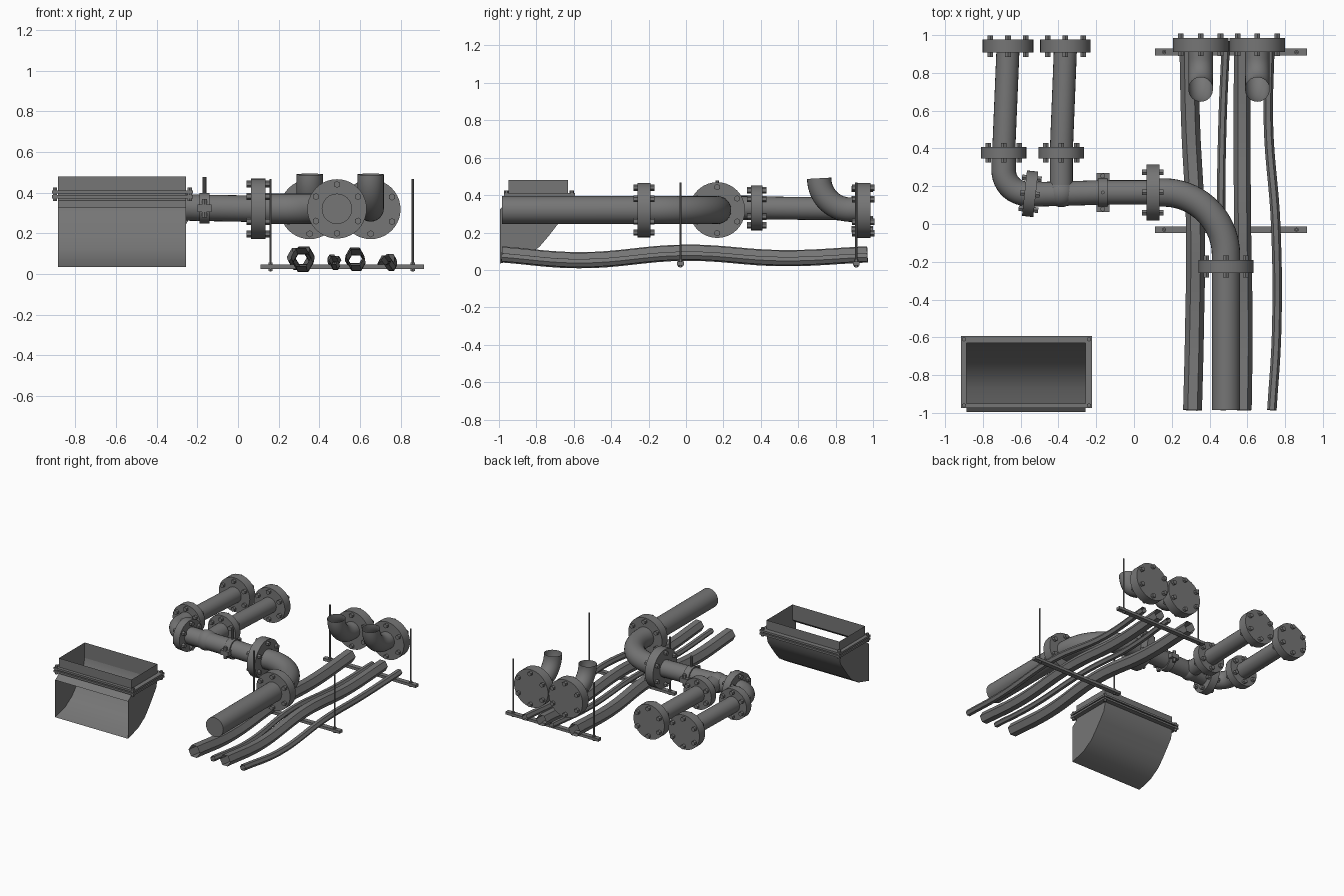
import bpy, bmesh, math
from mathutils import Matrix, Vector

if "Cube" in bpy.data.objects:
    bpy.data.objects.remove(bpy.data.objects["Cube"], do_unlink=True)

steel = bpy.data.materials.new("grey_steel")
steel.use_nodes = True
steel.diffuse_color = (0.18, 0.18, 0.18, 1)
steel.node_tree.nodes["Principled BSDF"].inputs["Base Color"].default_value = steel.diffuse_color


def finish(obj, angle=35):
    obj.data.materials.clear()
    obj.data.materials.append(steel)
    bpy.ops.object.select_all(action="DESELECT")
    obj.select_set(True)
    bpy.context.view_layer.objects.active = obj
    bpy.ops.object.shade_smooth_by_angle(angle=math.radians(angle))


def from_bmesh(name, bm, angle=35):
    mesh = bpy.data.meshes.new(name)
    bm.to_mesh(mesh)
    bm.free()
    obj = bpy.data.objects.new(name, mesh)
    bpy.context.collection.objects.link(obj)
    finish(obj, angle)
    return obj


def add_cyl(bm, centre, axis, radius, length, sides=24):
    rot = Vector(axis).to_track_quat("Z", "Y").to_matrix().to_4x4()
    bmesh.ops.create_cone(bm, cap_ends=True, segments=sides, radius1=radius, radius2=radius,
                          depth=length, matrix=Matrix.Translation(centre) @ rot)


def add_box(bm, lo, hi):
    lo, hi = Vector(lo), Vector(hi)
    bmesh.ops.create_cube(bm, size=1, matrix=Matrix.Translation((lo + hi) / 2)
                          @ Matrix.Diagonal((*(hi - lo), 1)))


def pipe(name, points, radius, resolution=10, caps=True, smooth_path=False):
    curve = bpy.data.curves.new(name, "CURVE")
    curve.dimensions = "3D"
    curve.bevel_depth = radius
    curve.bevel_resolution = resolution
    curve.use_fill_caps = caps
    curve.resolution_u = 8
    spline = curve.splines.new("BEZIER" if smooth_path else "POLY")
    if smooth_path:
        spline.bezier_points.add(len(points) - 1)
        for bp, co in zip(spline.bezier_points, points):
            bp.co = co
            bp.handle_left_type = bp.handle_right_type = "AUTO"
    else:
        spline.points.add(len(points) - 1)
        for p, co in zip(spline.points, points):
            p.co = (*co, 1)
    obj = bpy.data.objects.new(name, curve)
    bpy.context.collection.objects.link(obj)
    bpy.ops.object.select_all(action="DESELECT")
    obj.select_set(True)
    bpy.context.view_layer.objects.active = obj
    bpy.ops.object.convert(target="MESH")
    finish(bpy.context.view_layer.objects.active)


def arc(cx, cy, r, start, end, steps=12):
    angles = [math.radians(start + (end - start) * i / steps) for i in range(steps + 1)]
    return [(cx + r * math.cos(a), cy + r * math.sin(a)) for a in angles]


def flange(name, centre, axis, radius, thick=0.07):
    # Disc with six hexagonal bolts around its rim
    bm = bmesh.new()
    centre, axis = Vector(centre), Vector(axis).normalized()
    add_cyl(bm, centre, axis, radius, thick, 40)
    side = axis.cross(Vector((0, 0, 1)))
    for i in range(6):
        a = math.radians(60 * i)
        offset = (side * math.sin(a) + Vector((0, 0, math.cos(a)))) * (radius - 0.026)
        add_cyl(bm, centre + offset, axis, 0.017, thick + 0.044, 6)
    return from_bmesh(name, bm)


# Main pipe with its wide elbow
Z = 0.32
bend = [(x, y, Z) for x, y in arc(0.155, -0.165, 0.332, 90, 0, 18)]
pipe("main_pipe", [(0.1, 0.167, Z)] + bend + [(0.487, -0.985, Z)], 0.075)
flange("main_front_flange", (0.487, -0.225, Z), (0, 1, 0), 0.146)
flange("main_side_flange", (0.1, 0.167, Z), (1, 0, 0), 0.149)

# Cross run with the small elbow at its end
small_bend = [(x, y, 0.332) for x, y in arc(-0.565, 0.285, 0.125, 180, 262, 10)]
pipe("cross_run", [(-0.69, 0.375, 0.332)] + small_bend
     + [(-0.54, 0.157, 0.332), (-0.4, 0.16, 0.33), (-0.17, 0.167, 0.325), (0.1, 0.167, Z)], 0.065)
flange("elbow_flange", (-0.55, 0.16, 0.332), (1, -0.11, 0), 0.121, 0.06)

# Tee and the two branch pipes
bm = bmesh.new()
bmesh.ops.create_uvsphere(bm, u_segments=24, v_segments=16, radius=0.076,
                          matrix=Matrix.Translation((-0.385, 0.165, 0.33)))
from_bmesh("tee_body", bm)
for name, x0, x1, y0 in (("inner", -0.385, -0.363, 0.165), ("outer", -0.69, -0.667, 0.37)):
    pipe(name + "_branch", [(x0, y0, 0.332), (x0, 0.378, 0.332), (x1, 0.93, 0.325)], 0.061)
    flange(name + "_branch_flange", (x0, 0.378, 0.332), (0, 1, 0), 0.12, 0.06)
    flange(name + "_end_flange", (x1, 0.942, 0.325), (0, 1, 0), 0.134)

# Upturned open elbows with blind flanges
for name, x in (("left", 0.653), ("right", 0.353)):
    up = [(x, y, z) for y, z in arc(0.88, 0.49, 0.168, 270, 180, 14)]
    pipe(name + "_upturned_elbow", [(x, 0.95, 0.322)] + up, 0.065, caps=False)
    flange(name + "_blind_flange", (x, 0.948, 0.318), (0, 1, 0), 0.147, 0.075)

# Hanger clamp on the cross run
bm = bmesh.new()
clamp = Vector((-0.165, 0.167, 0.323))
add_cyl(bm, clamp, (1, 0, 0), 0.076, 0.05)
add_box(bm, clamp - Vector((0.034, 0.103, 0.018)), clamp + Vector((0.034, 0.103, 0.018)))
for s in (-1, 1):
    add_cyl(bm, clamp + Vector((0, s * 0.088, 0)), (0, 0, 1), 0.014, 0.09, 6)
add_cyl(bm, clamp + Vector((0, 0, 0.105)), (0, 0, 1), 0.01, 0.1, 10)
from_bmesh("pipe_clamp", bm)

# Wavy hexagonal lines lying on the rack
ys = (-0.985, -0.57, 0, 0.52, 0.97)
heights = (0.083, 0.052, 0.092, 0.063, 0.083)
lines = (("wide_line", 0.05, (0.31, 0.32, 0.325, 0.3, 0.29)),
         ("thin_line", 0.022, (0.47, 0.48, 0.462, 0.468, 0.487)),
         ("middle_line", 0.045, (0.578, 0.583, 0.575, 0.572, 0.575)),
         ("side_line", 0.025, (0.73, 0.755, 0.75, 0.712, 0.72)))
for name, radius, xs in lines:
    drop = 0.015 if radius < 0.03 else 0
    pipe(name, [(x, y, z - drop) for x, y, z in zip(xs, ys, heights)], radius, 1, False, True)

# Rack rails, each hung from two threaded rods
for name, y in (("front", -0.03), ("back", 0.91)):
    bm = bmesh.new()
    add_box(bm, (0.11, y - 0.018, 0.024), (0.915, y + 0.018, 0.045))
    from_bmesh(name + "_rack_rail", bm)
    bm = bmesh.new()
    for x in (0.16, 0.86):
        add_cyl(bm, (x, y, 0.24), (0, 0, 1), 0.006, 0.455, 8)
        add_cyl(bm, (x, y, 0.035), (0, 0, 1), 0.012, 0.04, 6)
    from_bmesh(name + "_hanger_rods", bm)

# Duct: open neck above a shoe with a rounded heel and an open front
X0, X1, Y0, Y1 = -0.887, -0.257, -0.95, -0.63
bm = bmesh.new()
corners = [(X0, Y0), (X1, Y0), (X1, Y1), (X0, Y1)]
low = [bm.verts.new((*c, 0.36)) for c in corners]
top = [bm.verts.new((*c, 0.48)) for c in corners]
for i in range(4):
    j = (i + 1) % 4
    bm.faces.new((low[i], low[j], top[j], top[i]))
from_bmesh("duct_neck", bm)

profile = [(Y0, 0.36), (Y1, 0.36), (-0.645, 0.3), (-0.685, 0.245), (-0.735, 0.18),
           (-0.785, 0.122), (-0.87, 0.068), (-0.995, 0.034), (-0.995, 0.325)]
bm = bmesh.new()
a, b = [[bm.verts.new((x, y, z)) for y, z in profile] for x in (X0, X1)]
bm.faces.new(a)
bm.faces.new(b[::-1])
for i in range(len(profile)):
    j = (i + 1) % len(profile)
    if i not in (0, len(profile) - 2):
        bm.faces.new((a[i], b[i], b[j], a[j]))
bmesh.ops.recalc_face_normals(bm, faces=bm.faces)
from_bmesh("duct_shoe", bm)

# Bolted frame around the duct
bm = bmesh.new()
FX0, FX1, FY0, FY1 = -0.916, -0.222, -0.974, -0.594
for z0, z1 in ((0.372, 0.387), (0.395, 0.41)):
    add_box(bm, (FX0, FY0, z0), (FX1, Y0, z1))
    add_box(bm, (FX0, Y1, z0), (FX1, FY1, z1))
    add_box(bm, (FX0, Y0, z0), (X0, Y1, z1))
    add_box(bm, (X1, Y0, z0), (FX1, Y1, z1))
for x in (FX0 + 0.016, FX1 - 0.016):
    for y in (FY0 + 0.014, FY1 - 0.016):
        add_cyl(bm, (x, y, 0.391), (0, 0, 1), 0.012, 0.066, 6)
from_bmesh("duct_frame", bm)
